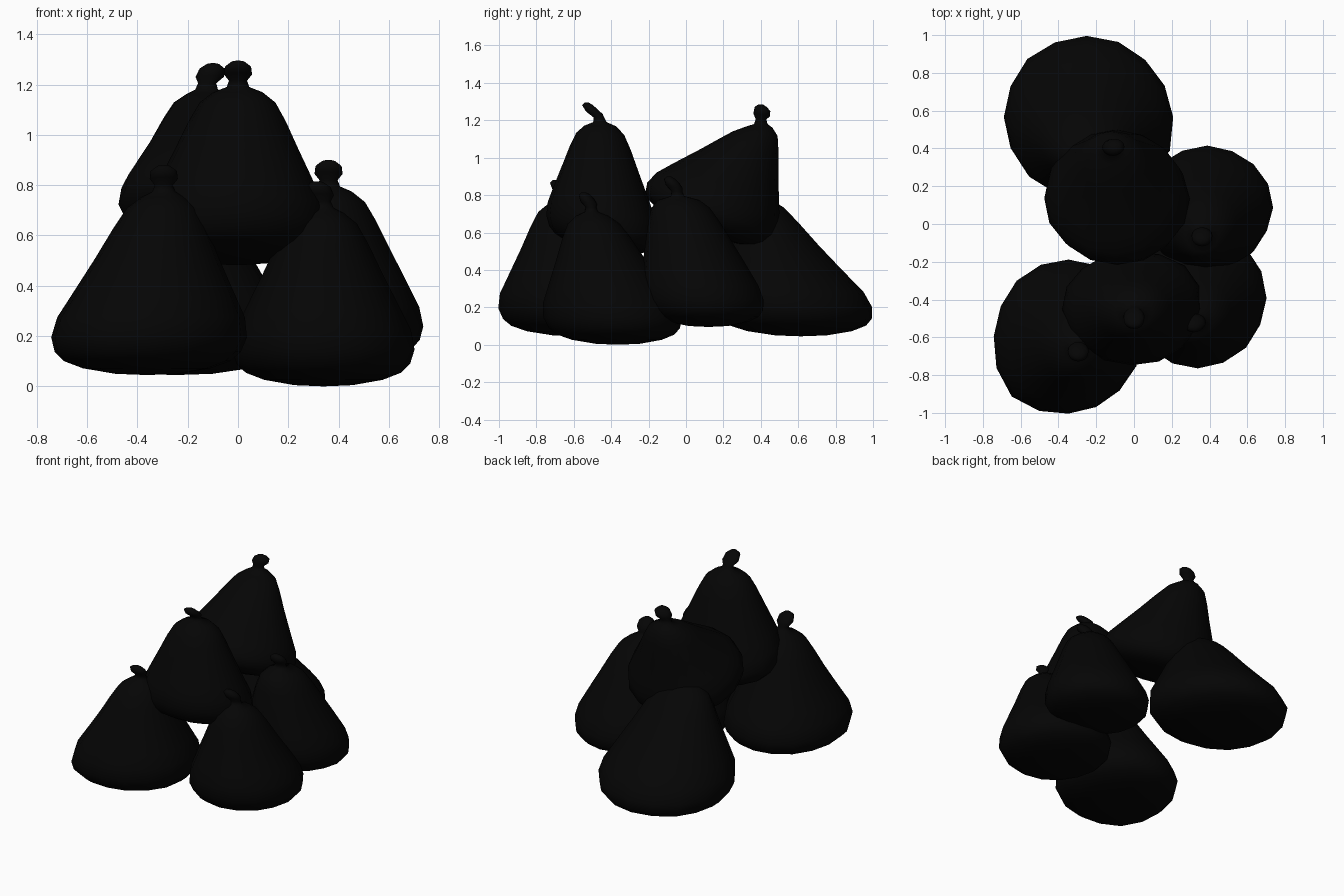
import bpy, math, random

if "Cube" in bpy.data.objects:
    bpy.data.objects.remove(bpy.data.objects["Cube"])

random.seed(4)
black = bpy.data.materials.new("black plastic")
black.diffuse_color = (0.0015, 0.0015, 0.0015, 1)
black.use_nodes = True
black.node_tree.nodes["Principled BSDF"].inputs["Base Color"].default_value = black.diffuse_color

SIDES = 16
# height fraction, radius fraction of the sagging sack body
BODY = [(0.0, 0.32), (0.03, 0.65), (0.07, 0.85), (0.12, 0.95), (0.20, 1.0), (0.31, 0.96),
        (0.42, 0.85), (0.52, 0.75), (0.64, 0.63), (0.80, 0.48), (0.91, 0.36), (0.97, 0.22)]
# height above neck, radius, lean of the tied knot
KNOT = [(0.0, 0.045, 0.0), (0.025, 0.036, 0.1), (0.05, 0.056, 0.5),
        (0.08, 0.052, 0.9), (0.098, 0.028, 1.0)]


def bag(name, centre, half, z0, neck, tilt=(0, 0), lean=(0.0, -0.03), full=(1, 1), bulge=(0, 0)):
    """Loft a tied sack from a footprint up to a neck and knot.
    full below 1 fattens the shoulders in x, y; bulge is (direction in degrees, amount)."""
    (cx, cy), (hx, hy), (nx, ny, nz) = centre, half, neck
    verts, faces = [], []
    lumps = [random.uniform(-0.012, 0.012) for _ in range(SIDES)]
    for t, r in BODY:
        fade = 1 - t ** 3
        fx, fy = full if t > 0.2 else (1, 1)
        mx, my = cx + (nx - cx) * t, cy + (ny - cy) * t
        for i in range(SIDES):
            a = 2 * math.pi * i / SIDES
            side = max(0, math.cos(a - math.radians(bulge[0]))) ** 6
            k = 1 + lumps[i] + bulge[1] * side * (1 - t)
            dx, dy = hx * k * r ** fx * math.cos(a), hy * k * r ** fy * math.sin(a)
            z = z0 + (nz - z0) * t + fade * (tilt[0] * dx + tilt[1] * dy)
            verts.append((mx + dx, my + dy, z))
    for h, r, s in KNOT:
        for i in range(SIDES):
            a = 2 * math.pi * i / SIDES
            verts.append((nx + lean[0] * s + r * math.cos(a),
                          ny + lean[1] * s + 0.8 * r * math.sin(a),
                          nz + h - 0.25 * r * math.sin(a) * s))
    rings = len(BODY) + len(KNOT)
    for j in range(rings - 1):
        for i in range(SIDES):
            n = (i + 1) % SIDES
            faces.append((j * SIDES + i, j * SIDES + n,
                          (j + 1) * SIDES + n, (j + 1) * SIDES + i))
    # underside and knot tip
    bottom = len(verts)
    verts.append((cx, cy, z0 - 0.005))
    top = len(verts)
    verts.append((nx + lean[0], ny + lean[1], nz + 0.105))
    last = (rings - 1) * SIDES
    for i in range(SIDES):
        n = (i + 1) % SIDES
        faces.append((n, i, bottom))
        faces.append((last + i, last + n, top))
    mesh = bpy.data.meshes.new(name)
    mesh.from_pydata(verts, [], faces)
    mesh.materials.append(black)
    for p in mesh.polygons:
        p.use_smooth = True
    ob = bpy.data.objects.new(name, mesh)
    bpy.context.collection.objects.link(ob)
    return ob


# ground layer
bag("front_left_bag", (-0.36, -0.58), (0.385, 0.41), 0.05, (-0.295, -0.65, 0.775),
    lean=(0, -0.04), bulge=(220, 0.13))
bag("front_right_bag", (0.34, -0.365), (0.36, 0.37), 0.005, (0.335, -0.505, 0.71),
    lean=(-0.02, -0.03), full=(0.95, 0.95))
bag("right_bag", (0.395, 0.12), (0.345, 0.325), 0.10, (0.36, -0.045, 0.795),
    lean=(0, -0.035), full=(0.88, 0.72))
bag("back_bag", (-0.25, 0.615), (0.44, 0.43), 0.05, (-0.25, 0.37, 0.80),
    full=(0.88, 1.15), bulge=(-22, 0.1))
# upper layer
bag("top_back_bag", (-0.085, 0.07), (0.385, 0.34), 0.61, (-0.125, 0.40, 1.18),
    tilt=(0, -0.42), lean=(0.025, 0.01), full=(1.03, 1.03))
bag("top_front_bag", (-0.015, -0.445), (0.37, 0.30), 0.50, (0.0, -0.46, 1.19),
    tilt=(0, -0.18), lean=(0, -0.06), full=(0.87, 0.83), bulge=(40, 0.08))
